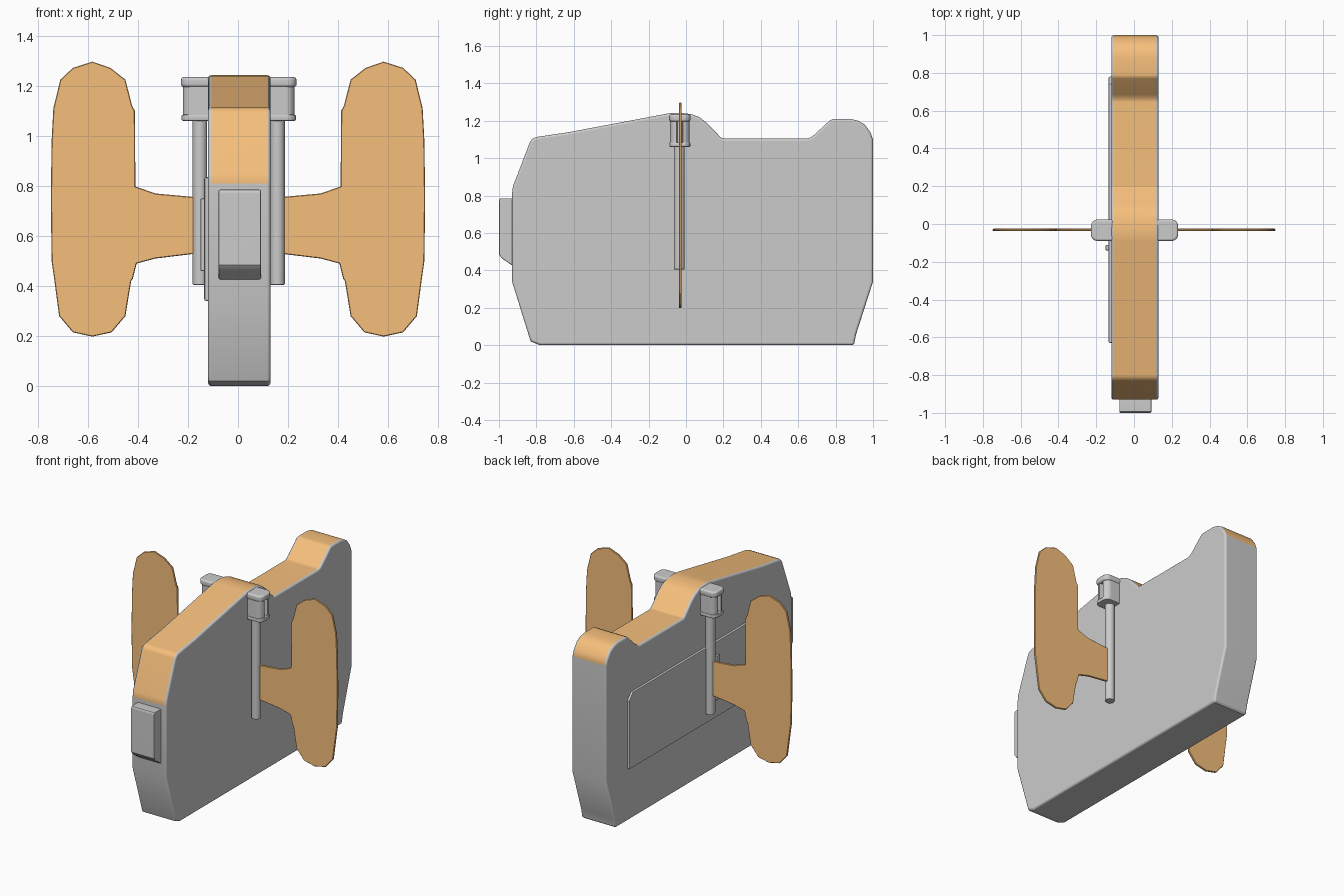
import bpy, bmesh, math
from mathutils import Vector

if "Cube" in bpy.data.objects:
    bpy.data.objects.remove(bpy.data.objects["Cube"])

orange = bpy.data.materials.new("orange")
orange.diffuse_color = (0.92, 0.52, 0.2, 1)
orange.use_nodes = True
orange.node_tree.nodes["Principled BSDF"].inputs["Base Color"].default_value = orange.diffuse_color


def finish(ob, bevel=0.0, segments=3):
    """Bevel the hard edges and shade smooth with sharp creases kept."""
    bpy.context.view_layer.objects.active = ob
    for o in bpy.context.selected_objects:
        o.select_set(False)
    ob.select_set(True)
    if bevel:
        m = ob.modifiers.new("Bevel", 'BEVEL')
        m.width, m.segments = bevel, segments
        m.limit_method, m.angle_limit = 'ANGLE', math.radians(50)
        m.material = 0
        bpy.ops.object.modifier_apply(modifier=m.name)
    bpy.ops.object.shade_smooth_by_angle(angle=math.radians(32))
    w = ob.modifiers.new("Normals", 'WEIGHTED_NORMAL')
    w.keep_sharp = True


def prism(name, pts, axis, lo, hi, bevel=0.0, segments=3, mats=(), edit=None):
    """Extrude a 2D outline along an axis (0=x: y,z  1=y: x,z  2=z: x,y)."""
    bm = bmesh.new()

    def place(p, d):
        c = list(p)
        c.insert(axis, d)
        return bm.verts.new(c)
    a = [place(p, lo) for p in pts]
    b = [place(p, hi) for p in pts]
    bm.faces.new(a)
    bm.faces.new(b)
    for i in range(len(pts)):
        j = (i + 1) % len(pts)
        bm.faces.new((a[i], a[j], b[j], b[i]))
    bmesh.ops.recalc_face_normals(bm, faces=bm.faces)
    if edit:
        edit(bm)
    me = bpy.data.meshes.new(name)
    bm.to_mesh(me)
    bm.free()
    ob = bpy.data.objects.new(name, me)
    bpy.context.collection.objects.link(ob)
    for m in mats:
        me.materials.append(m)
    finish(ob, bevel, segments)
    return ob


# Main body: side outline, with an orange band over the top rim
body = [(-0.84, 0.05), (-0.83, 0.02), (-0.78, 0), (0.89, 0), (0.9, 0.01), (0.91, 0.06),
        (1, 0.34), (1, 1.1), (0.985, 1.14), (0.955, 1.18), (0.92, 1.2), (0.88, 1.21),
        (0.79, 1.21), (0.77, 1.203), (0.685, 1.124), (0.665, 1.11), (0.645, 1.105),
        (0.2, 1.105), (0.185, 1.112), (0.11, 1.19), (0.07, 1.22), (0.03, 1.235),
        (-0.03, 1.243), (-0.09, 1.24), (-0.62, 1.14), (-0.8, 1.113), (-0.82, 1.105),
        (-0.835, 1.085), (-0.925, 0.85), (-0.93, 0.81), (-0.93, 0.34)]


def paint_rim(bm):
    for f in bm.faces:
        c = f.calc_center_median()
        if abs(f.normal.x) < 0.5 and c.z > 0.82:
            f.material_index = 1


prism("body", body, 0, -0.12, 0.13, 0.014, 3, (None, orange), paint_rim)

# Front block
prism("front_block", [(-0.92, 0.785), (-0.995, 0.785), (-1, 0.77), (-1, 0.485),
                      (-0.985, 0.465), (-0.92, 0.42)], 0, -0.078, 0.092, 0.006, 2)

# Raised panel on the left side and its handle
prism("side_panel", [(-0.63, 0.34), (0.78, 0.34), (0.78, 0.79), (0.74, 0.835),
                     (-0.63, 0.835)], 0, -0.135, -0.11, 0.008, 2)
prism("panel_handle", [(-0.14, 0.46), (-0.11, 0.46), (-0.11, 0.75), (-0.14, 0.75)],
      0, -0.15, -0.13, 0.004, 2)

# Paddle outline (x, z)
paddle = [(0.165, 0.53), (0.33, 0.51), (0.405, 0.49), (0.42, 0.43), (0.427, 0.42),
          (0.45, 0.28), (0.505, 0.215), (0.582, 0.198), (0.66, 0.215), (0.715, 0.28),
          (0.735, 0.43), (0.745, 0.5), (0.748, 0.75), (0.745, 0.98), (0.738, 1.11),
          (0.71, 1.225), (0.66, 1.272), (0.582, 1.297), (0.51, 1.272), (0.45, 1.225),
          (0.423, 1.12), (0.412, 1.1), (0.41, 0.798), (0.33, 0.77), (0.165, 0.755)]


def bracket_outline(s, out, half):
    """Plan of a bracket with rounded outer corners."""
    r, cy = 0.035, -0.033
    arc = [(out - r + r * math.sin(t), half - r + r * math.cos(t))
           for t in (i * math.pi / 8 for i in range(5))]
    pts = [(0.11, half)] + arc
    pts += [(x, -y) for x, y in reversed(pts)]
    return [(s * x + 0.003, y + cy) for x, y in pts]


def recess(bm):
    f = max(bm.faces, key=lambda f: abs(f.calc_center_median().x))
    n = f.normal.copy()
    bmesh.ops.inset_region(bm, faces=[f], thickness=0.008)
    bmesh.ops.translate(bm, verts=list(f.verts), vec=n * -0.03)


# Paired parts on both sides
for s, side in ((1, "right"), (-1, "left")):
    prism(side + "_paddle", [(s * x, z) for x, z in paddle], 1, -0.038, -0.025,
          0.003, 1, (orange,))
    bpy.ops.mesh.primitive_cylinder_add(vertices=20, radius=0.029, depth=0.68,
                                        location=(s * 0.155 + 0.003, -0.036, 0.745))
    rod = bpy.context.object
    rod.name = side + "_rod"
    finish(rod, 0.004, 2)
    prism(side + "_bracket", bracket_outline(s, 0.223, 0.052), 2, 1.07, 1.21,
          edit=recess)
    prism(side + "_bracket_cap", bracket_outline(s, 0.231, 0.057), 2, 1.195, 1.235,
          0.012, 3)
    prism(side + "_bracket_foot", bracket_outline(s, 0.229, 0.056), 2, 1.06, 1.085,
          0.007, 2)
